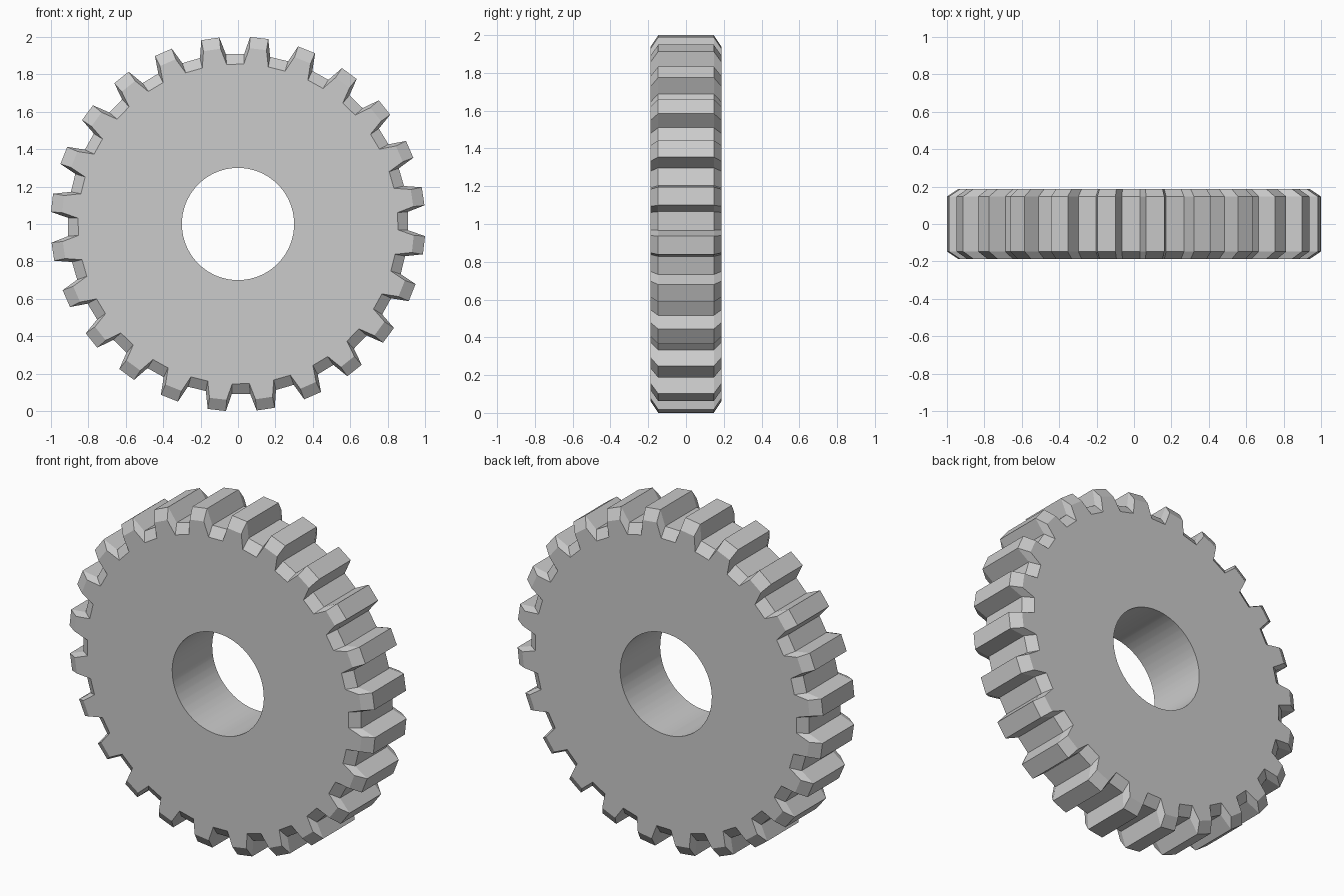
import bpy, bmesh
from math import sin, cos, radians

if "Cube" in bpy.data.objects:
    bpy.data.objects.remove(bpy.data.objects["Cube"])

TEETH = 24
TIP_R, ROOT_R, HOLE_R = 1.002, 0.91, 0.30
FACE_SCALE = 0.94            # profile shrink at the bevelled faces
HALF_W, SHOULDER = 0.187, 0.147
PHASE = 6.5                  # first tooth, degrees clockwise from +z

# tooth outline: root, tip, tip, root for every tooth
profile = []
for i in range(TEETH):
    c = PHASE + i * 360 / TEETH
    for off, r in ((-4.4, ROOT_R), (-2.8, TIP_R), (2.8, TIP_R), (4.4, ROOT_R)):
        profile.append((radians(c + off), r))

bm = bmesh.new()


def ring(y, scale=1.0, radius=None):
    return [bm.verts.new(((radius or r * scale) * sin(a), y,
                          1 + (radius or r * scale) * cos(a)))
            for a, r in profile]


# closed loop of rings: bore, front face, toothed rim, back face
rings = [
    ring(-HALF_W, radius=HOLE_R),
    ring(-HALF_W, FACE_SCALE),
    ring(-SHOULDER),
    ring(SHOULDER),
    ring(HALF_W, FACE_SCALE),
    ring(HALF_W, radius=HOLE_R),
]
n = len(profile)
for k, a in enumerate(rings):
    b = rings[(k + 1) % len(rings)]
    for i in range(n):
        j = (i + 1) % n
        bm.faces.new((a[i], a[j], b[j], b[i]))
bmesh.ops.recalc_face_normals(bm, faces=bm.faces)

mesh = bpy.data.meshes.new("gear_wheel")
bm.to_mesh(mesh)
bm.free()
gear = bpy.data.objects.new("gear_wheel", mesh)
bpy.context.collection.objects.link(gear)

# smooth bore, crisp teeth
bpy.context.view_layer.objects.active = gear
gear.select_set(True)
bpy.ops.object.shade_smooth_by_angle(angle=radians(15))
